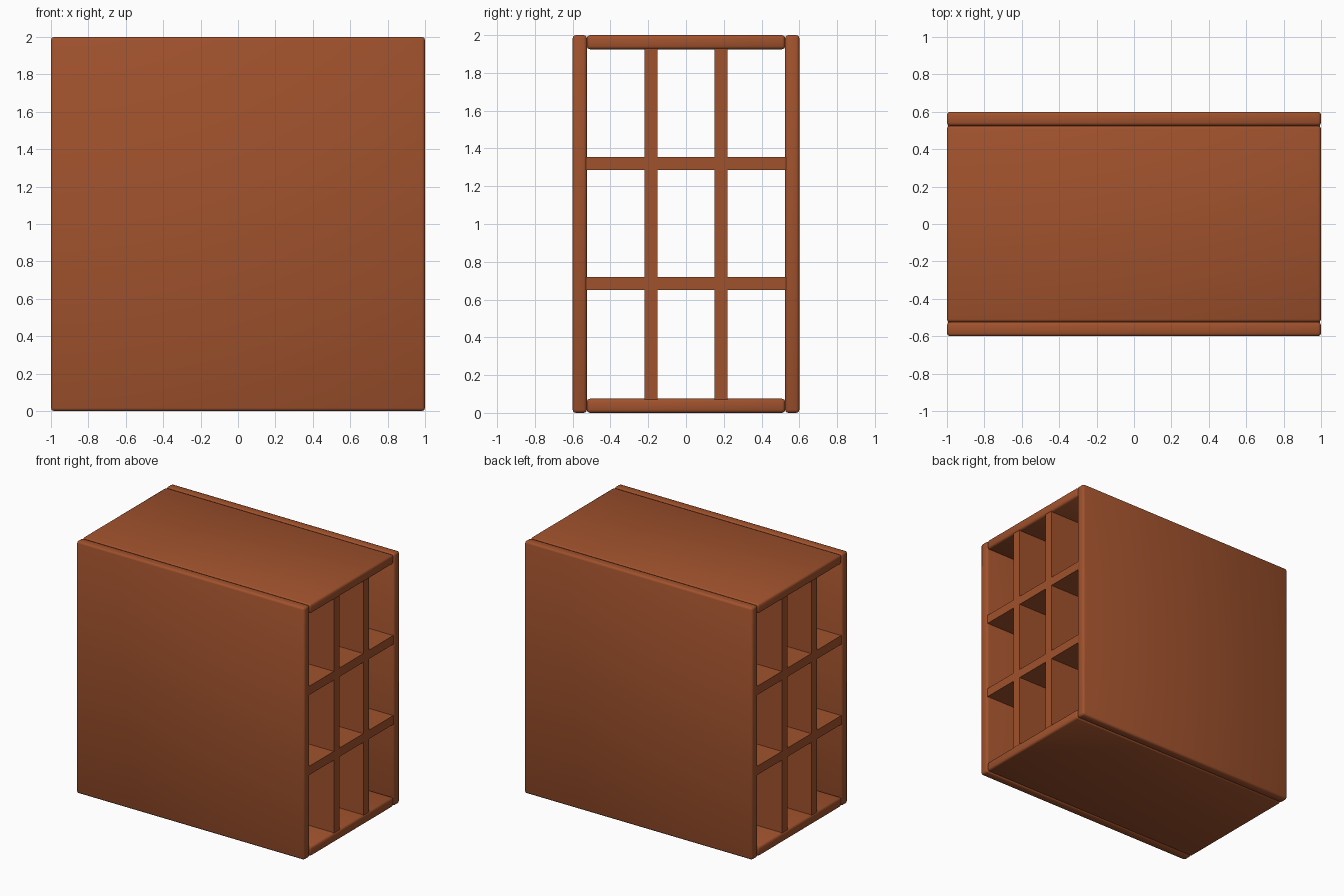
import bpy

if "Cube" in bpy.data.objects:
    bpy.data.objects.remove(bpy.data.objects["Cube"], do_unlink=True)

# Single warm brown wood colour
wood = bpy.data.materials.new("brown_wood")
wood.use_nodes = True
colour = (0.352, 0.084, 0.026, 1)
wood.diffuse_color = colour
wood.node_tree.nodes["Principled BSDF"].inputs["Base Color"].default_value = colour

LENGTH = 2.0
BOARD = 0.075     # outer board thickness
DIVIDER = 0.07    # inner board thickness


def board(name, size, y, z, bevel=0):
    """Add a box centred at (0, y, z), optionally with softened edges."""
    bpy.ops.mesh.primitive_cube_add(size=1, location=(0, y, z))
    ob = bpy.context.object
    ob.name = name
    ob.scale = size
    bpy.ops.object.transform_apply(location=False, rotation=False, scale=True)
    ob.data.materials.append(wood)
    if bevel:
        mod = ob.modifiers.new("soft_edges", "BEVEL")
        mod.width = bevel
        mod.segments = 2
        bpy.ops.object.shade_smooth()
    return ob


# Outer case: broad front and back boards, with top and bottom between them
for name, side in (("front_panel", -1), ("back_panel", 1)):
    board(name, (LENGTH, BOARD, 2), side * (0.6 - BOARD / 2), 1, 0.016)
for name, z in (("bottom_panel", BOARD / 2), ("top_panel", 2 - BOARD / 2)):
    board(name, (LENGTH, 1.2 - 2 * BOARD, BOARD), 0, z, 0.016)

# Upright dividers and shelves forming a grid of open compartments
for name, y in (("front_divider", -0.185), ("back_divider", 0.185)):
    board(name, (LENGTH - 0.01, DIVIDER, 1.9), y, 1)
for name, z in (("lower_shelf", 0.685), ("upper_shelf", 1.32)):
    board(name, (LENGTH - 0.01, 1.1, DIVIDER), 0, z)
